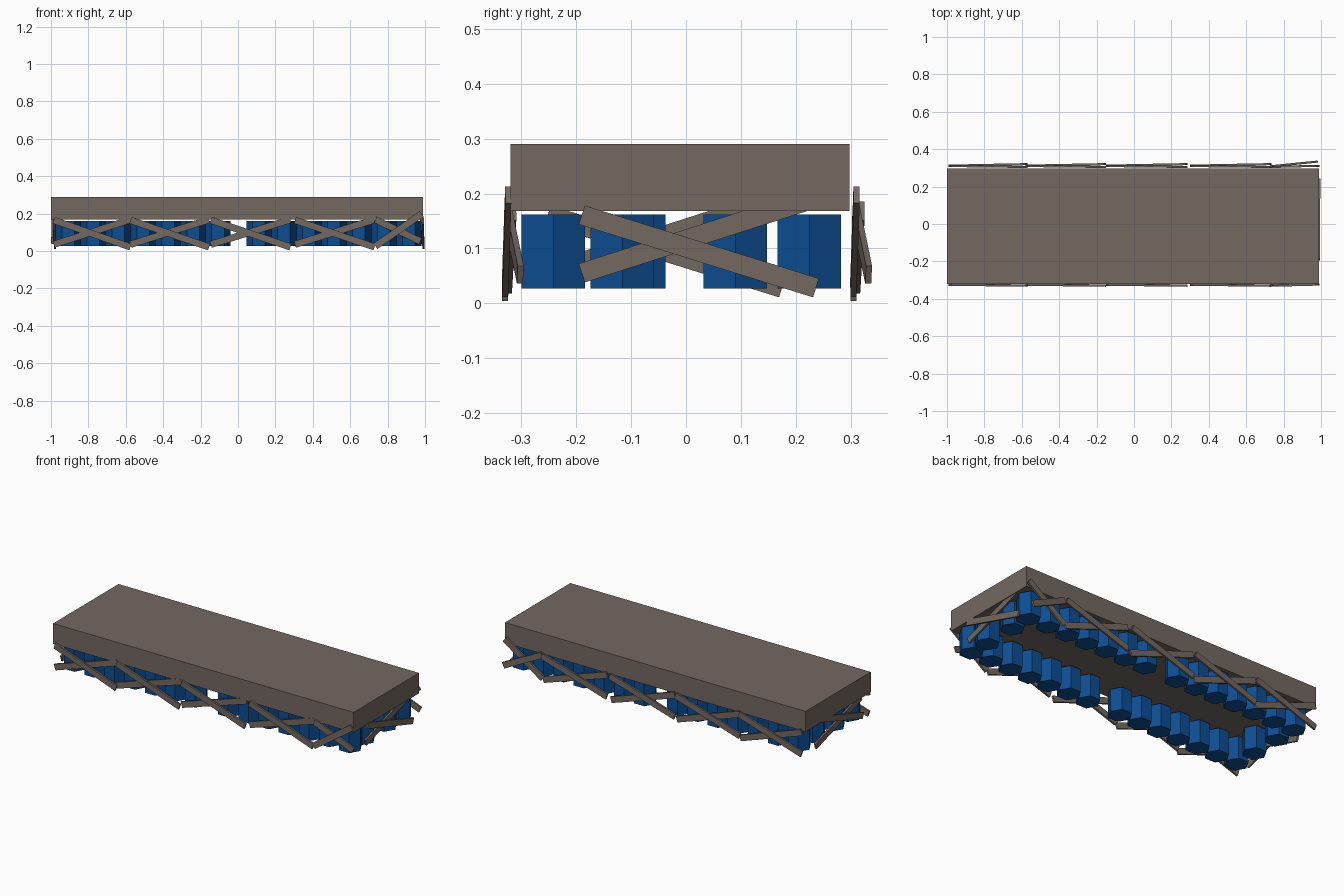
import bpy, bmesh, math
from mathutils import Vector, Matrix

if "Cube" in bpy.data.objects:
    bpy.data.objects.remove(bpy.data.objects["Cube"])


def material(name, rgb):
    m = bpy.data.materials.new(name)
    m.diffuse_color = (*rgb, 1)
    m.use_nodes = True
    m.node_tree.nodes["Principled BSDF"].inputs["Base Color"].default_value = m.diffuse_color
    return m


WOOD = material("weathered_wood", (0.175, 0.14, 0.12))
BLUE = material("blue_paint", (0.004, 0.075, 0.29))


def finish(name, bm, mat):
    mesh = bpy.data.meshes.new(name)
    bm.to_mesh(mesh)
    bm.free()
    mesh.materials.append(mat)
    ob = bpy.data.objects.new(name, mesh)
    bpy.context.collection.objects.link(ob)
    return ob


def box(name, lo, hi):
    lo, hi = Vector(lo), Vector(hi)
    bm = bmesh.new()
    bmesh.ops.create_cube(bm, size=1, matrix=Matrix.Translation((lo + hi) / 2)
                          @ Matrix.Diagonal((*(hi - lo), 1)))
    return finish(name, bm, WOOD)


def barrel(x, y):
    # six-sided drum with a corner facing along x
    bm = bmesh.new()
    bmesh.ops.create_cone(bm, segments=6, radius1=0.067, radius2=0.067, depth=0.135,
                          cap_ends=True, matrix=Matrix.Translation((x, y, 0.094))
                          @ Matrix.Rotation(math.pi / 2, 4, 'Z'))
    # turn so that a corner really lies on the x axis
    far = max(v.co.x - x for v in bm.verts)
    if far < 0.066:
        bmesh.ops.rotate(bm, verts=bm.verts, cent=(x, y, 0),
                         matrix=Matrix.Rotation(math.pi / 6, 3, 'Z'))
    finish("barrel", bm, BLUE)


def plank(name, a, b, width=0.036, thick=0.011):
    # board running from a to b, standing on edge
    a, b = Vector(a), Vector(b)
    along = (b - a).normalized()
    side = Vector((0, 0, 1)).cross(along).normalized()
    up = along.cross(side)
    rot = Matrix((along, side, up)).transposed().to_4x4()
    bm = bmesh.new()
    bmesh.ops.create_cube(bm, size=1, matrix=Matrix.Translation((a + b) / 2) @ rot
                          @ Matrix.Diagonal(((b - a).length, thick, width, 1)))
    finish(name, bm, WOOD)


# Thick top slab
box("top_slab", (-1.0, -0.32, 0.168), (0.99, 0.298, 0.29))

# Two long rows of barrels, with a gap in the middle
for y in (-0.242, 0.225):
    for i in range(7):
        barrel(0.112 + 0.1335 * i, y)
        barrel(-0.107 - 0.1335 * i, y)

# Barrels closing the two short ends
for x, ys in ((0.911, (-0.116, 0.09)), (-0.908, (-0.095, 0.09))):
    for y in ys:
        barrel(x, y)

# Crossed planks on the long sides; the back set is a shifted copy of the front
for side, y in (("front", -0.324), ("back", 0.311)):
    for x0, x1 in ((-0.985, -0.575), (-0.575, -0.155), (-0.145, 0.28), (0.305, 0.73)):
        plank(side + "_falling_plank", (x0, y - 0.001, 0.165), (x1, y - 0.006, 0.021))
        plank(side + "_rising_plank", (x0, y + 0.001, 0.035), (x1, y + 0.009, 0.168))
    # short corner pair, steeper and splayed
    plank(side + "_corner_rising_plank", (0.735, y - 0.006, 0.026), (0.982, y, 0.198))
    plank(side + "_corner_falling_plank", (0.735, y - 0.002, 0.168), (0.975, y + 0.022, 0.052))

# Crossed planks on the short ends
for side, x, s in (("right", 0.985, 0.0), ("left", -0.985, -0.062)):
    plank(side + "_falling_plank", (x + 0.003, -0.19 + s, 0.161), (x + 0.006, 0.237 + s, 0.028))
    plank(side + "_rising_plank", (x - 0.008, -0.19 + s, 0.055), (x - 0.005, 0.23 + s, 0.19))
